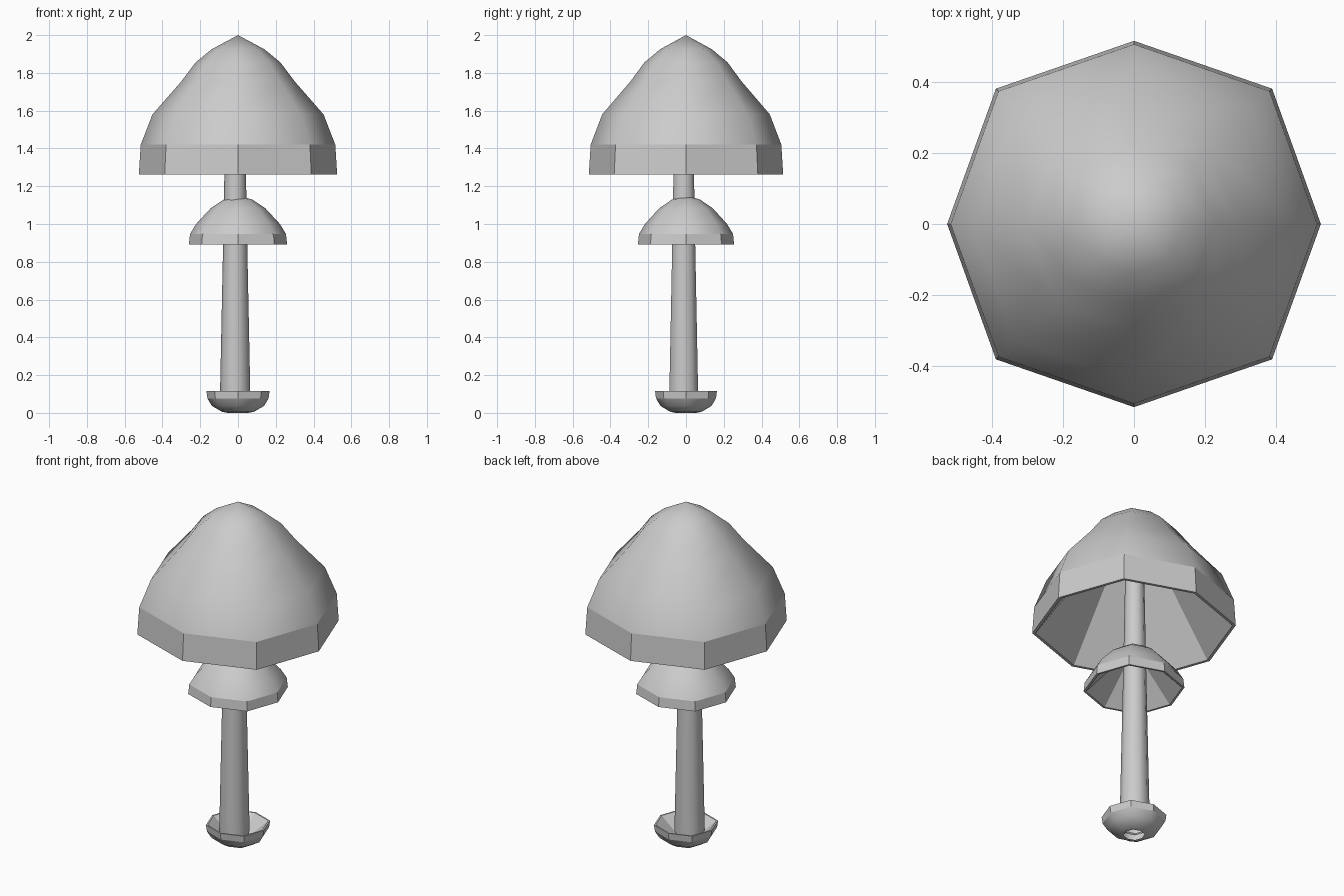
import bpy, bmesh
from math import cos, sin, pi

if "Cube" in bpy.data.objects:
    bpy.data.objects.remove(bpy.data.objects["Cube"])

def lathe(name, profile, sides, flat_rows=(), centre=(0, 0), diag=1.0, ys=1.0):
    """Revolve (radius, z) points; radius 0 makes a pole. flat_rows stay flat shaded."""
    bm = bmesh.new()
    rings = []
    for r, z in profile:
        if r == 0:
            rings.append([bm.verts.new((centre[0], centre[1], z))])
            continue
        ring = []
        for i in range(sides):
            a = 2 * pi * i / sides
            k = r * (diag if i % 2 else 1.0)
            ring.append(bm.verts.new((centre[0] + k * cos(a), centre[1] + k * ys * sin(a), z)))
        rings.append(ring)
    for row, (lo, hi) in enumerate(zip(rings, rings[1:])):
        for i in range(sides):
            j = (i + 1) % sides
            loop = [lo[i % len(lo)], lo[j % len(lo)], hi[j % len(hi)], hi[i % len(hi)]]
            f = bm.faces.new(list(dict.fromkeys(loop)))
            f.smooth = row not in flat_rows
    bmesh.ops.recalc_face_normals(bm, faces=bm.faces)
    mesh = bpy.data.meshes.new(name)
    bm.to_mesh(mesh)
    bm.free()
    obj = bpy.data.objects.new(name, mesh)
    bpy.context.collection.objects.link(obj)
    return obj

# Octagonal shells: inner cone, lip and rim band are flat, the dome is smooth
SHELL = dict(sides=8, flat_rows=(0, 1, 2), diag=1.045, ys=0.98)

# Large cap
lathe("cap", [(0, 1.98), (0.508, 1.262), (0.525, 1.262), (0.515, 1.42), (0.453, 1.58),
              (0.30, 1.755), (0.225, 1.855), (0.14, 1.925), (0, 2.0)], **SHELL)

# Small skirt halfway up the stem
lathe("skirt", [(0, 1.145), (0.248, 0.892), (0.26, 0.892), (0.254, 0.947), (0.222, 1.0),
                (0.145, 1.083), (0.075, 1.13), (0, 1.15)], **SHELL)

# Upturned cup at the foot, open underneath where the stem shows through
lathe("base_cup", [(0.055, 0.03), (0.158, 0.115), (0.167, 0.115), (0.162, 0.077), (0.138, 0.037),
                   (0.085, 0.006), (0.055, 0.0)], **SHELL)

# Tapered hollow stem, slightly off centre
lathe("stem", [(0.078, 0.012), (0.08, 0.11), (0.064, 0.89), (0.057, 1.27), (0.05, 1.65)],
      10, centre=(-0.015, -0.012))
